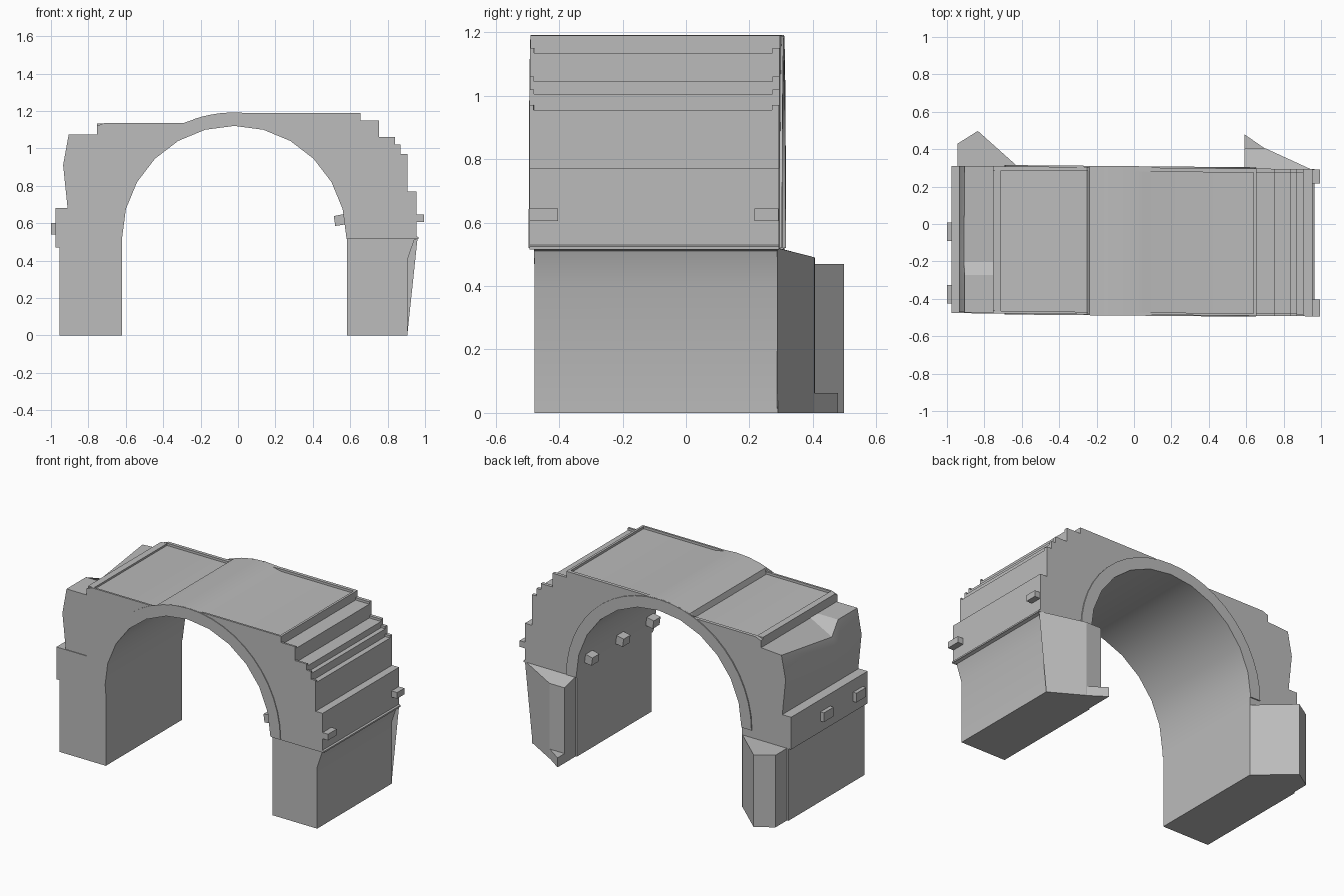
import bpy, bmesh, math
from mathutils import Vector

if "Cube" in bpy.data.objects:
    bpy.data.objects.remove(bpy.data.objects["Cube"], do_unlink=True)

GREY = (0.5, 0.5, 0.5, 1)
stone = bpy.data.materials.new("grey_stone")
stone.use_nodes = True
stone.diffuse_color = GREY
stone.node_tree.nodes["Principled BSDF"].inputs["Base Color"].default_value = GREY

CX, CZ, R_IN, R_OUT = -0.02, 0.52, 0.60, 0.672


def loft(name, rings):
    """Closed solid through matching loops of points, slightly skewed in plan."""
    bm = bmesh.new()
    loops = [[bm.verts.new((x, y - 0.009 * x, z)) for x, y, z in r] for r in rings]
    bm.faces.new(loops[0])
    bm.faces.new(loops[-1][::-1])
    n = len(loops[0])
    for a, b in zip(loops, loops[1:]):
        for i in range(n):
            j = (i + 1) % n
            bm.faces.new((a[i], b[i], b[j], a[j]))
    bmesh.ops.recalc_face_normals(bm, faces=bm.faces)
    for f in bm.faces:
        f.smooth = True
    mesh = bpy.data.meshes.new(name)
    bm.to_mesh(mesh)
    bm.free()
    mesh.set_sharp_from_angle(angle=math.radians(25))
    mesh.materials.append(stone)
    obj = bpy.data.objects.new(name, mesh)
    bpy.context.collection.objects.link(obj)
    return obj


def prism(name, profile, y0, y1):
    return loft(name, [[(x, y, z) for x, z in profile] for y in (y0, y1)])


def box(name, x0, x1, y0, y1, z0, z1):
    return prism(name, [(x0, z0), (x1, z0), (x1, z1), (x0, z1)], y0, y1)


def column(name, plan, z0, tops):
    return loft(name, [[(x, y, z0) for x, y in plan],
                       [(x, y, t) for (x, y), t in zip(plan, tops)]])


def arc(radius, start, end, steps):
    angles = [math.radians(start + (end - start) * i / steps) for i in range(steps + 1)]
    return [(CX + radius * math.cos(a), CZ + radius * math.sin(a)) for a in angles]


def outline(drop):
    """Arch body section; drop sinks the top panels and the steps."""
    left = [(-0.62, 0.47), (-0.975, 0.47), (-0.975, 0.68), (-0.755, 0.68),
            (-0.755, 1.12 - drop), (-0.715, 1.135 - drop), (-0.25, 1.135 - drop)]
    crown = arc(R_OUT, 109, 84, 6)
    right = [(0.12, 1.19 - drop)]
    # staircase down the right shoulder
    edges = [(0.655, 1.19), (0.755, 1.15), (0.84, 1.06), (0.87, 1.02), (0.905, 0.97)]
    for (x, z), (_, below) in zip(edges, edges[1:] + [(0, 0.77 + drop)]):
        right += [(x, z - drop), (x, below - drop)]
    right += [(0.955, 0.77), (0.955, 0.53), (0.965, 0.525), (0.965, 0.515)]
    return left + crown + right + [(0.58, 0.515)] + arc(R_IN, 0, 180, 12)


# Arch body with sunken panels between two raised side rims
prism("arch_body", outline(0.015), -0.472, 0.28)
prism("front_rim", outline(0), -0.485, -0.472)
prism("back_rim", outline(0), 0.28, 0.302)
box("left_panel_end_rim", 0.64, 0.655, -0.472, 0.28, 1.16, 1.19)
box("right_panel_end_rim", -0.755, -0.712, -0.472, 0.28, 1.1, 1.132)

# Thin arch bands on both faces
band = arc(R_IN, 0, 180, 12) + arc(R_OUT, 180, 0, 24)
prism("front_arch_band", band, -0.49, -0.484)
prism("back_arch_band", band, 0.301, 0.309)

# Broken shoulder block
def shoulder(y, edge_x, edge_z):
    return [(x, y, z) for x, z in [(-0.75, 0.67), (-0.91, 0.67), (-0.935, 0.91),
                                   (edge_x, edge_z), (-0.75, 1.075)]]

loft("broken_shoulder", [shoulder(-0.48, -0.905, 1.075), shoulder(-0.28, -0.905, 1.075),
                         shoulder(-0.21, -0.91, 0.99), shoulder(0.302, -0.905, 1.065)])

# Legs
prism("left_leg", [(0.582, 0), (0.905, 0), (0.905, 0.4), (0.942, 0.51),
                   (0.96, 0.516), (0.582, 0.516)], -0.47, 0.298)
box("right_leg", -0.955, -0.62, -0.48, 0.302, 0, 0.471)

# Buttresses behind the legs
column("right_buttress", [(-0.945, 0.3), (-0.945, 0.42), (-0.835, 0.49), (-0.62, 0.3)],
       0, [0.47] * 4)
loft("left_buttress", [
    [(0.59, 0.295, 0), (0.59, 0.412, 0), (0.70, 0.412, 0), (0.905, 0.295, 0)],
    [(0.59, 0.295, 0.52), (0.59, 0.412, 0.49), (0.70, 0.412, 0.49), (0.96, 0.295, 0.52)]])
column("buttress_foot", [(0.59, 0.41), (0.59, 0.485), (0.70, 0.41)], 0, [0.062] * 3)

# Small projecting blocks
for i, (y0, y1) in enumerate([(-0.485, -0.395), (0.225, 0.3)]):
    box(f"left_side_block_{i + 1}", 0.95, 0.995, y0, y1, 0.605, 0.645)
for i, (y0, y1) in enumerate([(-0.435, -0.335), (-0.1, 0.0)]):
    box(f"right_side_block_{i + 1}", -1.0, -0.97, y0, y1, 0.54, 0.6)
for i, y in enumerate([-0.43, -0.12, 0.2]):
    prism(f"inner_block_{i + 1}", [(0.52, 0.585), (0.585, 0.595), (0.575, 0.65), (0.512, 0.638)],
          y - 0.035, y + 0.035)
